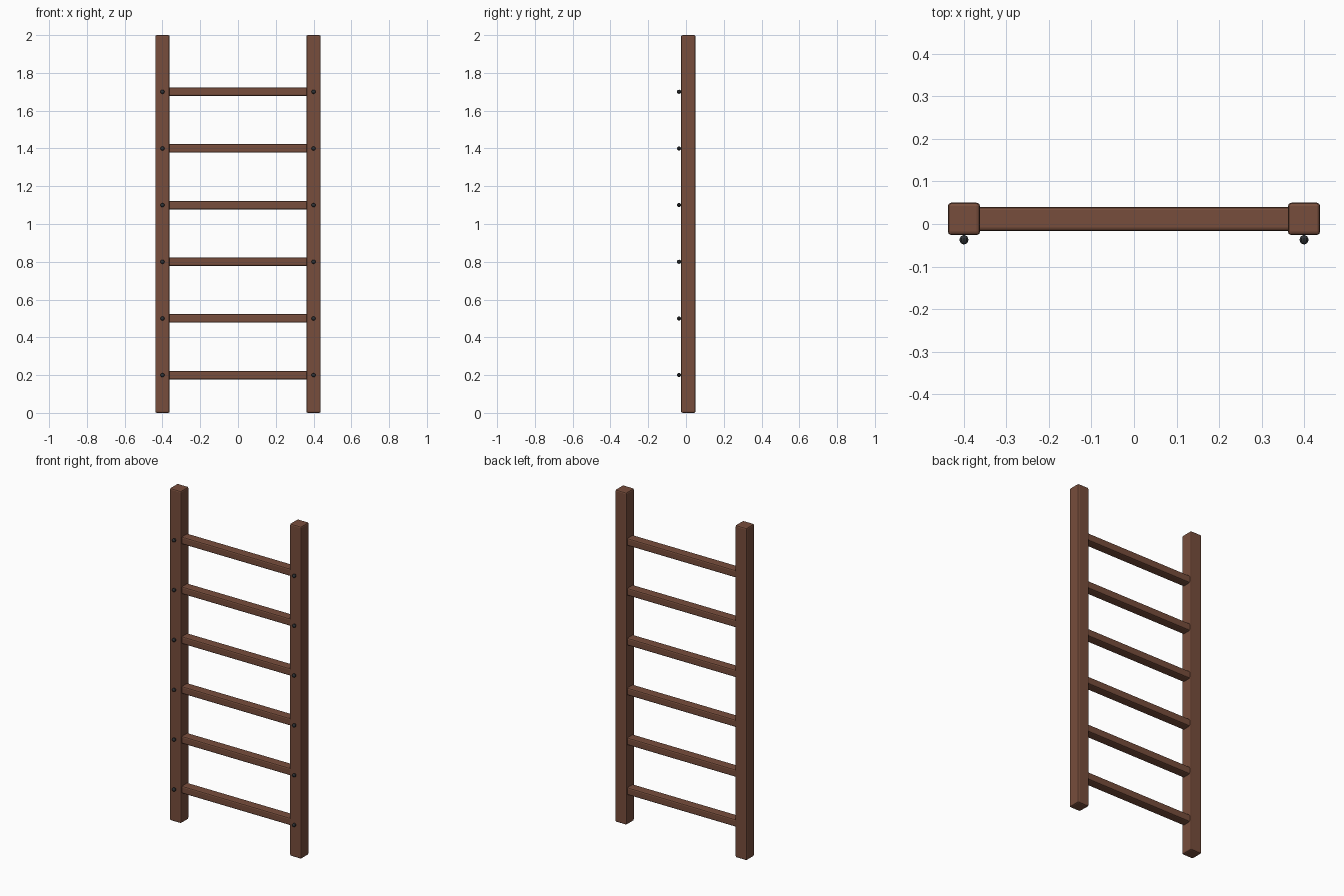
import bpy
import math

cube = bpy.data.objects.get("Cube")
if cube:
    bpy.data.objects.remove(cube, do_unlink=True)


def material(name, rgb):
    m = bpy.data.materials.new(name)
    m.use_nodes = True
    m.diffuse_color = (*rgb, 1)
    m.node_tree.nodes["Principled BSDF"].inputs["Base Color"].default_value = (*rgb, 1)
    return m


wood = material("brown_wood", (0.185, 0.075, 0.045))
iron = material("dark_iron", (0.03, 0.033, 0.036))


def beam(name, loc, size, bevel):
    """Wooden box with softened edges."""
    bpy.ops.mesh.primitive_cube_add(size=1, location=loc)
    ob = bpy.context.object
    ob.name = name
    ob.scale = size
    bpy.ops.object.transform_apply(location=False, rotation=False, scale=True)
    ob.data.materials.append(wood)
    mod = ob.modifiers.new("soft_edges", "BEVEL")
    mod.width = bevel
    mod.segments = 2
    return ob


RAIL_X, RAIL_W, MID_Y = 0.4, 0.076, 0.012
SIDES = (("left", 1), ("right", -1))
NAIL_R = 0.011

# Upright side rails
for side, s in SIDES:
    beam(f"{side}_rail", (s * RAIL_X, MID_Y, 1), (RAIL_W, RAIL_W, 2), 0.008)

# Rungs, each with a round nail head on both rails
for i in range(6):
    z = 0.2 + 0.3 * i
    beam(f"rung_{i + 1}", (0, MID_Y, z), (0.76, 0.057, 0.045), 0.008)
    for side, s in SIDES:
        bpy.ops.mesh.primitive_uv_sphere_add(
            segments=10, ring_count=8, radius=NAIL_R,
            location=(s * RAIL_X, MID_Y - RAIL_W / 2 - NAIL_R, z),
            rotation=(math.pi / 2, 0, 0))
        nail = bpy.context.object
        nail.name = f"{side}_nail_{i + 1}"
        nail.data.materials.append(iron)
